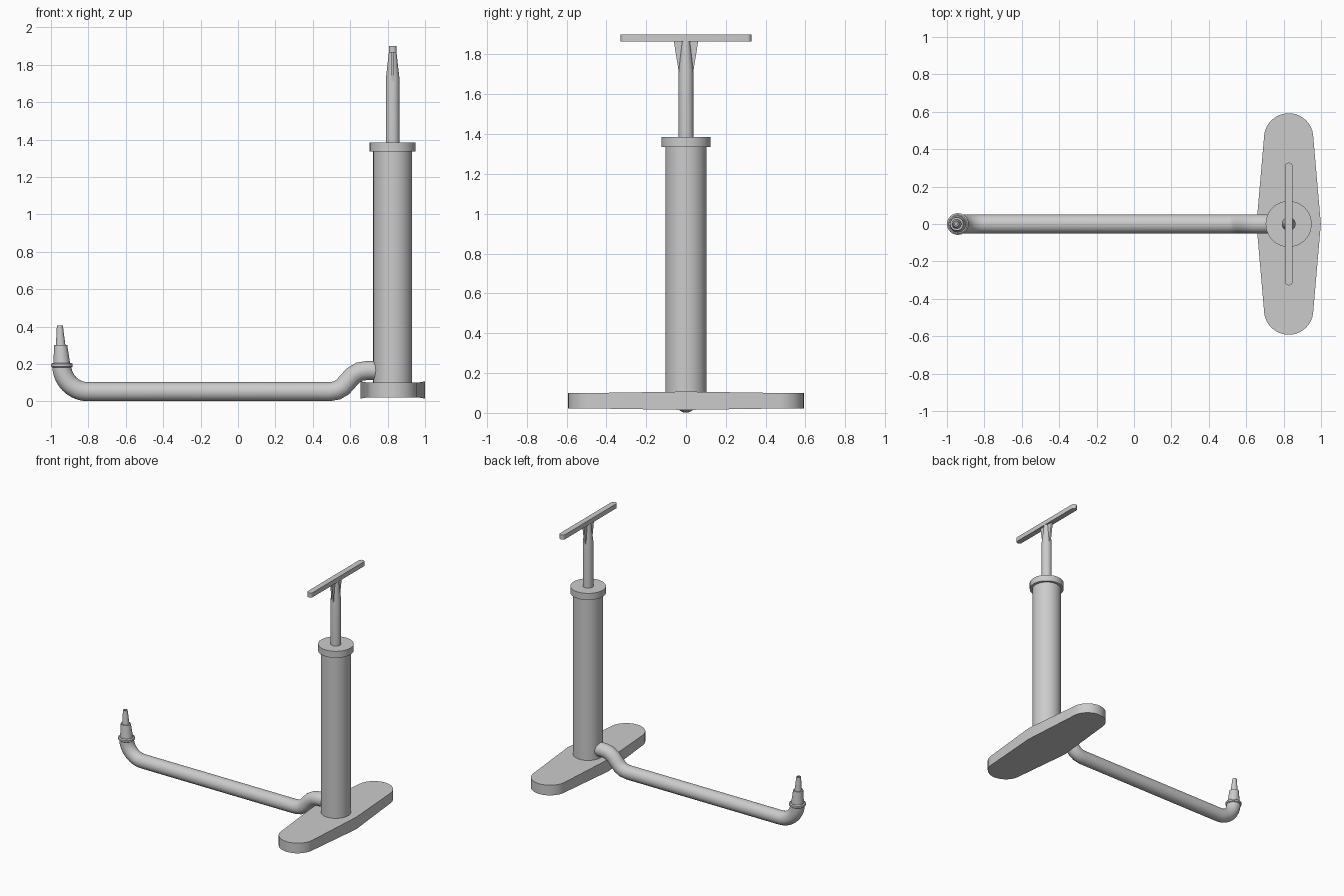
import bpy, bmesh
from math import pi, sin, cos, radians
from mathutils import Vector

cube = bpy.data.objects.get("Cube")
if cube:
    bpy.data.objects.remove(cube, do_unlink=True)

GREY = (0.6, 0.6, 0.6, 1)
mat = bpy.data.materials.new("plain grey")
mat.use_nodes = True
mat.diffuse_color = GREY
mat.node_tree.nodes["Principled BSDF"].inputs["Base Color"].default_value = GREY

PUMP_X = 0.827
NOZZLE_X = -0.942


def finish(name, bm, loc=(0, 0, 0), smooth=True):
    bmesh.ops.recalc_face_normals(bm, faces=bm.faces[:])
    mesh = bpy.data.meshes.new(name)
    bm.to_mesh(mesh)
    bm.free()
    mesh.materials.append(mat)
    ob = bpy.data.objects.new(name, mesh)
    bpy.context.collection.objects.link(ob)
    ob.location = loc
    if smooth:
        bpy.ops.object.select_all(action="DESELECT")
        ob.select_set(True)
        bpy.context.view_layer.objects.active = ob
        bpy.ops.object.shade_smooth_by_angle(angle=radians(35))
    return ob


def skin(bm, rings):
    """Bridge equal-sized vertex rings and cap both ends."""
    for a, b in zip(rings, rings[1:]):
        for i in range(len(a)):
            j = (i + 1) % len(a)
            bm.faces.new((a[i], a[j], b[j], b[i]))
    bm.faces.new(rings[0][::-1])
    bm.faces.new(rings[-1])


def lathe(name, profile, x, lean=0.0, sides=40):
    """Turn (radius, height) pairs about z; lean shears the axis along x."""
    bm = bmesh.new()
    z0 = profile[0][1]
    rings = [[bm.verts.new((r * cos(2 * pi * i / sides) + lean * (z - z0),
                            r * sin(2 * pi * i / sides), z))
              for i in range(sides)] for r, z in profile]
    skin(bm, rings)
    return finish(name, bm, (x, 0, 0))


def slab(name, outline, z0, z1, loc, swell=None):
    """Extrude an outline; swell widens the thickness at some points."""
    bm = bmesh.new()
    grow = swell or (lambda p: 0)
    skin(bm, [[bm.verts.new((p[0], p[1], z + s * grow(p))) for p in outline]
              for z, s in ((z0, -1), (z1, 1))])
    return finish(name, bm, loc)


def rounded_ends(radius, centre_y, waist=None, steps=20):
    """Long outline with half-round ends and optional corners at the waist."""
    pts = []
    for side in (1, -1):
        if waist:
            pts.append((side * waist, 0))
        pts += [(side * radius * cos(pi * i / steps),
                 side * (centre_y + radius * sin(pi * i / steps)))
                for i in range(steps + 1)]
    return pts


# Foot plate, a little thicker at its waist corners
slab("foot_plate", rounded_ends(0.132, 0.46, 0.172), 0.022, 0.1,
     (PUMP_X, 0, 0), lambda p: 0.007 if p[1] == 0 else 0)

# Barrel, collar and plunger
lathe("barrel", [(0.104, 0.09), (0.104, 1.34)], PUMP_X)
lathe("barrel_collar", [(0.123, 1.335), (0.123, 1.385)], PUMP_X)
lathe("plunger_rod", [(0.037, 1.38), (0.037, 1.72), (0.02, 1.87)], PUMP_X, sides=24)

# Handle bar and its two triangular gussets
slab("handle_bar", rounded_ends(0.021, 0.307, steps=10), 1.865, 1.9, (PUMP_X, 0, 0))
for side, label in ((-1, "front"), (1, "back")):
    bm = bmesh.new()
    skin(bm, [[bm.verts.new((x, side * y, z)) for y, z in
               ((0, 1.71), (0.036, 1.71), (0.062, 1.87), (0, 1.87))]
              for x in (-0.007, 0.007)])
    finish(label + "_handle_gusset", bm, (PUMP_X, 0, 0), smooth=False)

# Hose: swept along a flat path in the xz plane
path = [(0.76, 0.165), (0.69, 0.165), (0.65, 0.159), (0.615, 0.138), (0.585, 0.105),
        (0.56, 0.077), (0.53, 0.059), (0.49, 0.052)]
bend, low = 0.14, 0.052
path += [(NOZZLE_X + bend - bend * sin(a), low + bend - bend * cos(a))
         for a in (pi / 2 * i / 14 for i in range(15))]
bm = bmesh.new()
rings = []
points = [Vector((x, 0, z)) for x, z in path]
for i, p in enumerate(points):
    t = (points[min(i + 1, len(points) - 1)] - points[max(i - 1, 0)]).normalized()
    across = Vector((t.z, 0, -t.x))
    rings.append([bm.verts.new(p + 0.051 * (across * cos(a) + Vector((0, sin(a), 0))))
                  for a in (2 * pi * k / 28 for k in range(28))])
skin(bm, rings)
finish("hose", bm)

# Nozzle: flange, stepped tapered body and bored tip
lathe("nozzle_flange", [(0.052, 0.182), (0.058, 0.187), (0.058, 0.2), (0.05, 0.206)], NOZZLE_X)
lathe("nozzle_body", [(0.045, 0.2), (0.035, 0.302)], NOZZLE_X, -0.06)
lathe("nozzle_tip", [(0.026, 0.295), (0.016, 0.405), (0.009, 0.405), (0.009, 0.37)],
      NOZZLE_X - 0.006, -0.04, 24)
